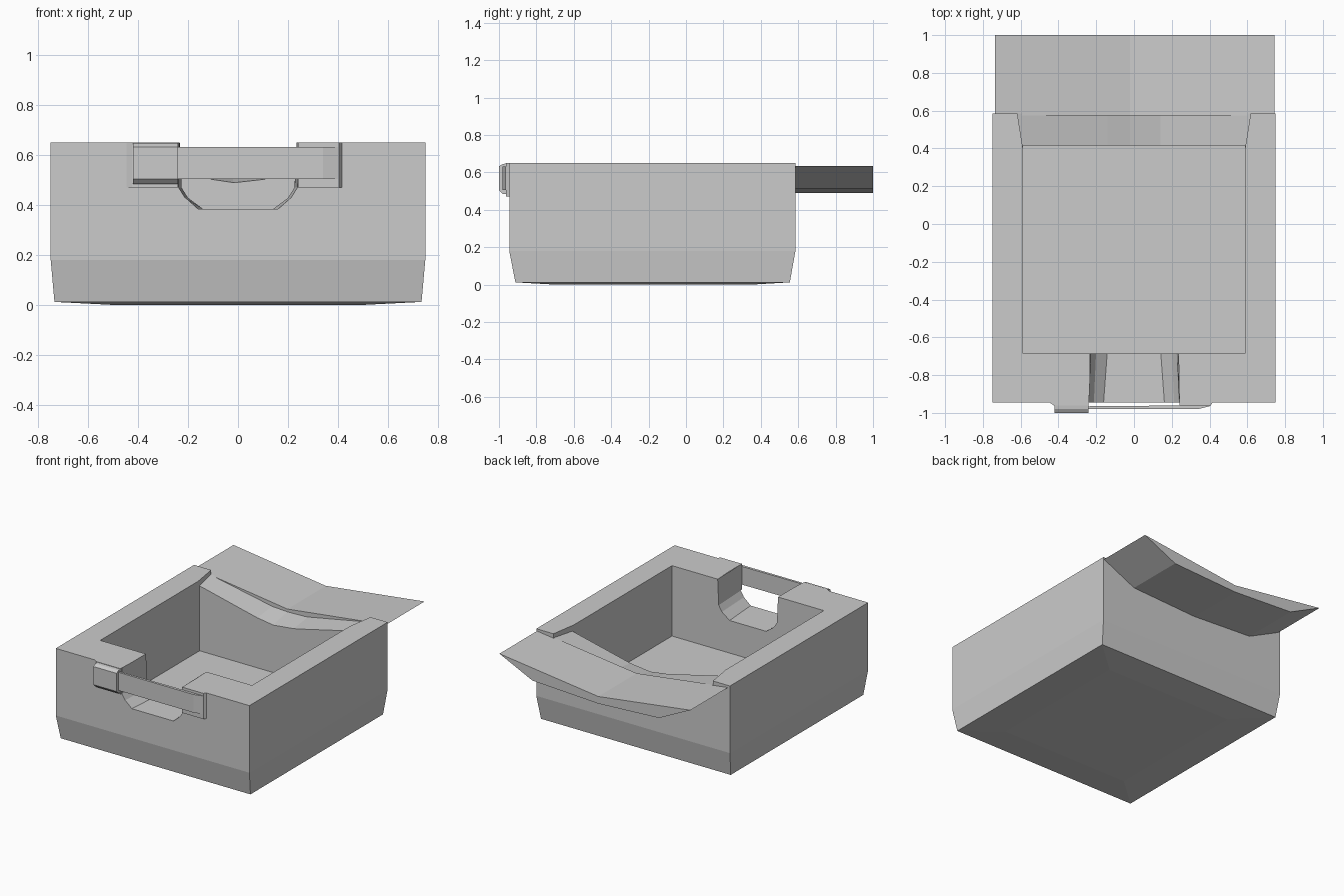
import bpy, bmesh

if "Cube" in bpy.data.objects:
    bpy.data.objects.remove(bpy.data.objects["Cube"])


def loft(name, sections):
    """Closed solid through matching rings of 3D points."""
    bm = bmesh.new()
    rings = [[bm.verts.new(p) for p in s] for s in sections]
    n = len(rings[0])
    for a, b in zip(rings, rings[1:]):
        for i in range(n):
            j = (i + 1) % n
            bm.faces.new((a[i], a[j], b[j], b[i]))
    bm.faces.new(rings[0])
    bm.faces.new(rings[-1])
    bmesh.ops.recalc_face_normals(bm, faces=bm.faces)
    me = bpy.data.meshes.new(name)
    bm.to_mesh(me)
    bm.free()
    ob = bpy.data.objects.new(name, me)
    bpy.context.collection.objects.link(ob)
    return ob


def rect(z, x0, x1, y0, y1):
    return [(x0, y0, z), (x1, y0, z), (x1, y1, z), (x0, y1, z)]


def front_rect(y, x0, x1, z0, z1):
    return [(x0, y, z0), (x1, y, z0), (x1, y, z1), (x0, y, z1)]


def at_y(y, profile):
    return [(x, y, z) for x, z in profile]


def sym(half):
    """Mirror an open right-hand profile across x = 0."""
    return [(-x, z) for x, z in half] + [(x, z) for x, z in reversed(half)]


def cut(ob, cutter):
    m = ob.modifiers.new("cut", 'BOOLEAN')
    m.operation = 'DIFFERENCE'
    m.solver = 'EXACT'
    m.object = cutter
    bpy.context.view_layer.objects.active = ob
    bpy.ops.object.modifier_apply(modifier=m.name)
    bpy.data.objects.remove(cutter)


# Box body with tapered, slightly crowned base
body = loft("body", [
    rect(0.0, -0.5, 0.5, -0.7, 0.35),
    rect(0.012, -0.735, 0.735, -0.912, 0.555),
    rect(0.18, -0.75, 0.75, -0.945, 0.585),
    rect(0.65, -0.75, 0.75, -0.945, 0.585)])

# Inner cavity
cut(body, loft("cavity_cutter", [
    rect(0.157, -0.588, 0.588, -0.685, 0.415),
    rect(0.9, -0.588, 0.588, -0.685, 0.415)]))

# Front notch, a little wider at the outside
outer = [(0.242, 0.8), (0.24, 0.47), (0.215, 0.43), (0.165, 0.385)]
inner = [(0.24, 0.8), (0.225, 0.47), (0.2, 0.43), (0.14, 0.385)]
cut(body, loft("notch_cutter", [at_y(-1.0, sym(outer)), at_y(-0.66, sym(inner))]))

# Shallow bowl-shaped dip across the back wall
front_dip = [(-0.588, 0.8), (-0.588, 0.61), (-0.14, 0.505), (-0.02, 0.487),
             (0.14, 0.505), (0.588, 0.61), (0.588, 0.8)]
back_dip = [(-0.62, 0.8), (-0.62, 0.622), (-0.14, 0.53), (-0.02, 0.525),
            (0.14, 0.53), (0.62, 0.622), (0.62, 0.8)]
cut(body, loft("dip_cutter", [at_y(0.40, front_dip), at_y(0.60, back_dip)]))

# Back lip: V-shaped top, three-sided underside
lip = [(-0.735, 0.635), (-0.49, 0.515), (-0.02, 0.49), (0.49, 0.515),
       (0.745, 0.635), (-0.02, 0.54)]
loft("back_lip", [at_y(0.575, lip), at_y(1.0, lip)])

# Backing plates beside the notch
loft("left_plate", [front_rect(-0.94, -0.455, -0.24, 0.47, 0.65),
                    front_rect(-0.96, -0.425, -0.24, 0.47, 0.65)])
loft("right_plate", [front_rect(-0.94, 0.24, 0.42, 0.47, 0.65),
                     front_rect(-0.962, 0.24, 0.405, 0.47, 0.65)])

# Strap block with bevelled top and bottom
loft("strap_block", [front_rect(-0.955, -0.42, -0.24, 0.485, 0.648),
                     front_rect(-0.98, -0.42, -0.24, 0.485, 0.645),
                     front_rect(-1.0, -0.42, -0.24, 0.505, 0.632)])

# Strap spanning the notch, with its right end bent back to the plate
path = [(-0.25, -0.98, -0.965), (0.34, -0.98, -0.96), (0.4, -0.965, -0.95)]
loft("strap", [[(x, a, 0.505), (x, b, 0.505), (x, b, 0.632), (x, a, 0.632)]
               for x, a, b in path])
